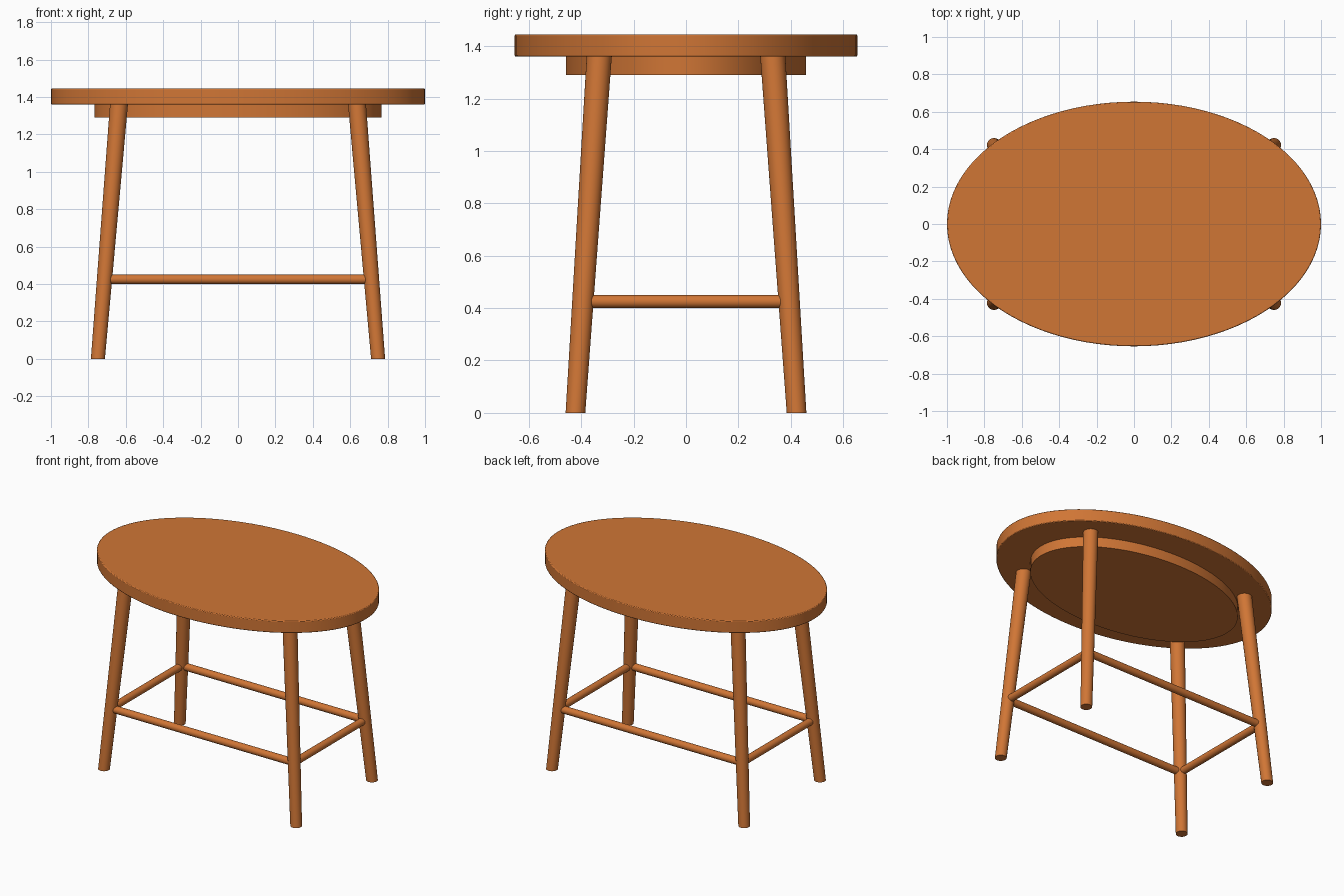
import bpy, bmesh, math
from mathutils import Vector

if "Cube" in bpy.data.objects:
    bpy.data.objects.remove(bpy.data.objects["Cube"])

wood = bpy.data.materials.new("warm orange wood")
wood.diffuse_color = (0.63, 0.18, 0.036, 1)
wood.use_nodes = True
wood.node_tree.nodes["Principled BSDF"].inputs["Base Color"].default_value = wood.diffuse_color


def loft(name, rings, segments, bevel=0.0):
    """Solid through rings of (centre, axis u, axis v), capped at both ends."""
    bm = bmesh.new()
    loops = []
    for centre, u, v in rings:
        c, u, v = Vector(centre), Vector(u), Vector(v)
        angles = [2 * math.pi * i / segments for i in range(segments)]
        loops.append([bm.verts.new(c + u * math.cos(a) + v * math.sin(a)) for a in angles])
    for a, b in zip(loops, loops[1:]):
        for i in range(segments):
            j = (i + 1) % segments
            bm.faces.new((a[i], a[j], b[j], b[i]))
    bm.faces.new(loops[0][::-1])
    bm.faces.new(loops[-1])
    bmesh.ops.recalc_face_normals(bm, faces=bm.faces[:])
    mesh = bpy.data.meshes.new(name)
    bm.to_mesh(mesh)
    bm.free()
    mesh.materials.append(wood)
    ob = bpy.data.objects.new(name, mesh)
    bpy.context.collection.objects.link(ob)
    if bevel:
        mod = ob.modifiers.new("soft edge", 'BEVEL')
        mod.width, mod.segments = bevel, 2
        mod.limit_method, mod.angle_limit = 'ANGLE', math.radians(40)
    bpy.ops.object.select_all(action='DESELECT')
    ob.select_set(True)
    bpy.context.view_layer.objects.active = ob
    bpy.ops.object.shade_smooth_by_angle(angle=math.radians(35))
    return ob


def oval(name, rx, ry, z0, z1, bevel=0.0):
    loft(name, [((0, 0, z), (rx, 0, 0), (0, ry, 0)) for z in (z0, z1)], 96, bevel)


# Oval top and the smaller oval apron beneath it
oval("table_top", 1.0, 0.654, 1.36, 1.445, 0.005)
oval("apron", 0.768, 0.459, 1.29, 1.365)

# Splayed, tapered legs, cut level at the floor
FOOT, HEAD = Vector((0.749, 0.422, 0)), Vector((0.636, 0.331, 1.365))
for sy, side in ((-1, "front"), (1, "back")):
    for sx, hand in ((-1, "left"), (1, "right")):
        rings = [((p.x * sx, p.y * sy, p.z), (r, 0, 0), (0, r, 0))
                 for p, r in ((FOOT, 0.0375), (HEAD, 0.048))]
        loft(f"{side}_{hand}_leg", rings, 32)

# Round stretchers joining the leg axes at one height
R = 0.025
joint = FOOT.lerp(HEAD, 0.425 / HEAD.z)
for s, name in ((-1, "front"), (1, "back")):
    loft(f"{name}_stretcher", [((x, s * joint.y, joint.z), (0, R, 0), (0, 0, R))
                               for x in (-joint.x, joint.x)], 24)
for s, name in ((-1, "left"), (1, "right")):
    loft(f"{name}_stretcher", [((s * joint.x, y, joint.z), (R, 0, 0), (0, 0, R))
                               for y in (-joint.y, joint.y)], 24)
